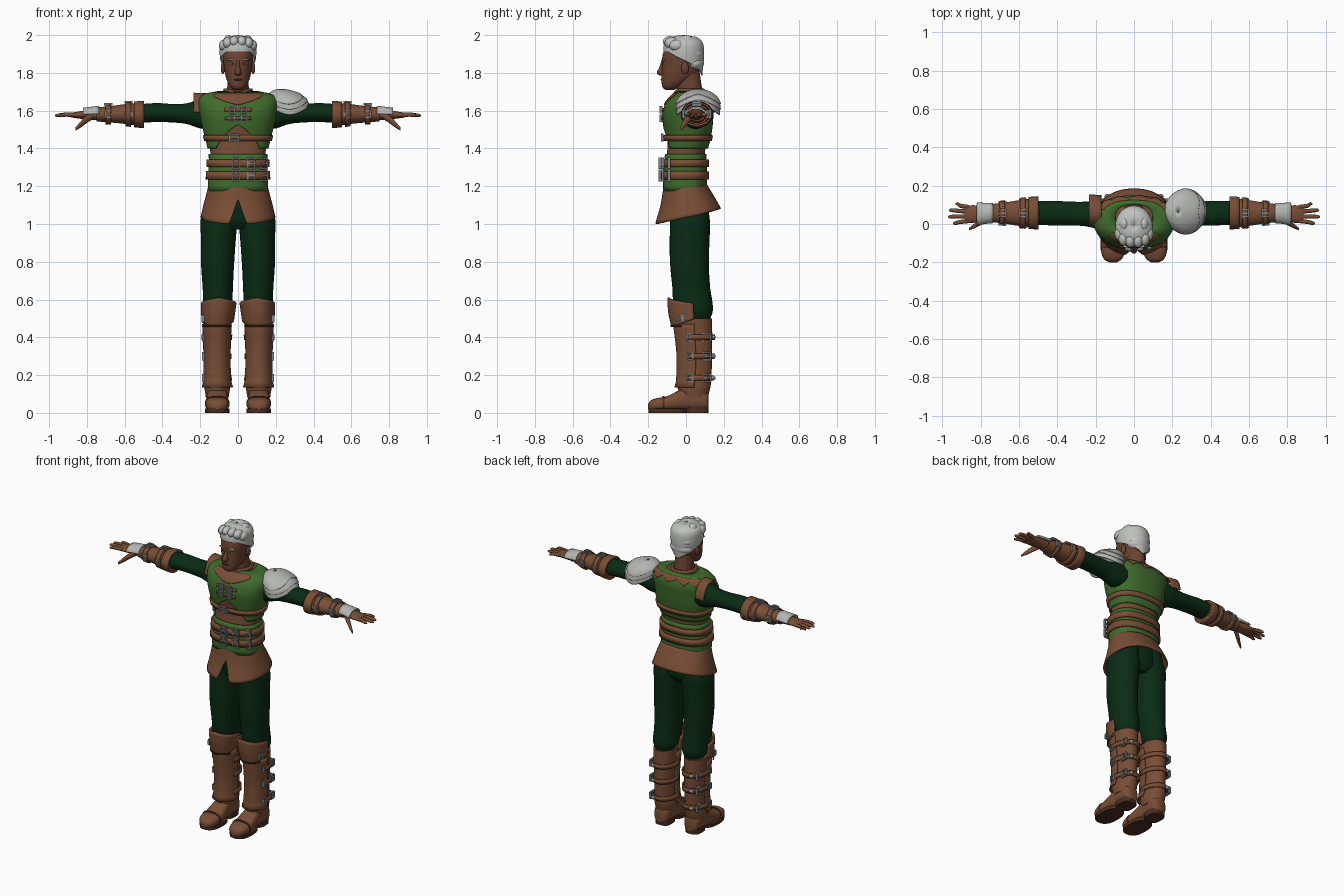
import bpy
import bmesh
from math import sin, cos, radians, copysign
from mathutils import Matrix, Vector

default_cube = bpy.data.objects.get("Cube")
if default_cube:
    bpy.data.objects.remove(default_cube, do_unlink=True)


def material(name, *rgb):
    mat = bpy.data.materials.new(name)
    mat.use_nodes = True
    mat.diffuse_color = (*rgb, 1)
    mat.node_tree.nodes["Principled BSDF"].inputs["Base Color"].default_value = (*rgb, 1)
    return mat


LEATHER = material("brown leather", .19, .075, .036)
DARK = material("dark leather", .07, .027, .014)
SKIN = material("skin", .15, .056, .03)
GREEN = material("vest green", .05, .15, .025)
CLOTH = material("dark green cloth", .003, .024, .007)
HAIR = material("silver hair", .52, .54, .52)
METAL = material("steel", .22, .24, .25)
PLATE = material("pale plate", .46, .47, .45)
BLACK = material("eye black", .01, .008, .007)

AXES = {"x": lambda t, u, v: (t, u, v),
        "y": lambda t, u, v: (u, t, v),
        "z": lambda t, u, v: (u, v, t)}


def finish(name, bm, mat, mirror=False, thick=0):
    """Turn a bmesh into a smooth object, optionally mirrored and thickened."""
    bmesh.ops.recalc_face_normals(bm, faces=bm.faces)
    mesh = bpy.data.meshes.new(name)
    bm.to_mesh(mesh)
    bm.free()
    mesh.materials.append(mat)
    mesh.shade_smooth()
    mesh.set_sharp_from_angle(angle=radians(42))
    obj = bpy.data.objects.new(name, mesh)
    bpy.context.scene.collection.objects.link(obj)
    if thick:
        solid = obj.modifiers.new("thickness", "SOLIDIFY")
        solid.thickness = thick
        solid.offset = 0
    if mirror:
        obj.modifiers.new("mirror", "MIRROR").use_mirror_merge = False
    return obj


def profile(rings, t):
    """Smooth cross-section (centre u, v and radius u, v) at position t."""
    t = min(max(t, rings[0][0]), rings[-1][0])
    last = len(rings) - 1
    i = next(k for k in range(last) if t <= rings[k + 1][0])

    def slope(k, c):
        a, b = rings[max(k - 1, 0)], rings[min(k + 1, last)]
        return (b[c] - a[c]) / (b[0] - a[0])
    a, b = rings[i], rings[i + 1]
    width = b[0] - a[0]
    s = (t - a[0]) / width
    ease = s * s * (3 - 2 * s)
    return [a[c] + (b[c] - a[c]) * ease
            + width * s * (1 - s) * ((1 - s) * slope(i, c) - s * slope(i + 1, c))
            for c in range(1, 5)]


def shell(name, rings, mat, lo=None, hi=None, arc=None, off=0, thick=0,
          axis="z", n=32, m=4, p=2, mirror=False):
    """Loft rings (t, centre u, centre v, radius u, radius v) along an axis.
    lo and hi trim it, by number or by function of the angle; arc keeps a sector."""
    trimmed = lo is not None
    steps = [a[0] + (b[0] - a[0]) * k / m for a, b in zip(rings, rings[1:]) for k in range(m)]
    steps.append(rings[-1][0])
    start, end = arc or (-180, 180)
    bm = bmesh.new()
    columns = []
    for i in range(n if arc is None else n + 1):
        angle = start + (end - start) * i / n
        if trimmed:
            low = lo(angle) if callable(lo) else lo
            high = hi(angle) if callable(hi) else hi
            steps = [low + (high - low) * k / m for k in range(m + 1)]
        c, s = cos(radians(angle)), sin(radians(angle))
        c, s = (copysign(abs(w) ** (2 / p), w) for w in (c, s))
        column = []
        for t in steps:
            cu, cv, ru, rv = profile(rings, t)
            column.append(bm.verts.new(AXES[axis](t, cu + (ru + off) * c, cv + (rv + off) * s)))
        columns.append(column)
    pairs = list(zip(columns, columns[1:]))
    if arc is None:
        pairs.append((columns[-1], columns[0]))
        if not thick:
            bm.faces.new([col[0] for col in columns])
            bm.faces.new([col[-1] for col in columns])
    for a, b in pairs:
        for k in range(len(a) - 1):
            bm.faces.new((a[k], b[k], b[k + 1], a[k + 1]))
    return finish(name, bm, mat, mirror, thick)


def ball(name, loc, size, mat, mirror=False):
    bm = bmesh.new()
    bmesh.ops.create_uvsphere(bm, u_segments=16, v_segments=10, radius=1,
                              matrix=Matrix.Translation(loc) @ Matrix.Diagonal((*size, 1)))
    return finish(name, bm, mat, mirror)


def buckle(name, loc, facing, w, h, mirror=False):
    """Rectangular frame with a tongue, facing along the given axis."""
    bm = bmesh.new()
    e = .008
    bars = [(0, h / 2, w, e), (0, -h / 2, w, e), (w / 2, 0, e, h), (-w / 2, 0, e, h), (0, 0, w, e)]
    for u, v, su, sv in bars:
        place = Matrix.Translation(Vector(loc) + Vector(AXES[facing](0, u, v)))
        size = Matrix.Diagonal((*AXES[facing](.014, su, sv), 1))
        bmesh.ops.create_cube(bm, size=1, matrix=place @ size)
    return finish(name, bm, METAL, mirror)


def front(angle):
    """Degrees away from the front of an upright part."""
    d = abs(angle + 90)
    return min(d, 360 - d)


# Torso, vest and waist
TORSO = [(1.17, 0, -.005, .148, .105), (1.22, 0, -.005, .15, .106), (1.3, 0, -.005, .146, .105),
         (1.38, 0, 0, .146, .1), (1.45, 0, .01, .16, .107), (1.52, 0, .01, .178, .118),
         (1.58, 0, .01, .19, .123), (1.63, 0, .018, .198, .118), (1.66, 0, .024, .194, .105),
         (1.685, 0, .028, .165, .085), (1.7, 0, .03, .09, .065)]
shell("torso", TORSO, LEATHER, n=64, p=2.4)
shell("vest", TORSO, GREEN, lo=lambda a: 1.4 + .125 * max(0, 1 - front(a) / 45), hi=1.7,
      off=.008, thick=.01, n=96, m=24, p=2.4)
shell("waist_wrap", TORSO, GREEN, lo=1.175, hi=1.37, off=.006, thick=.008, n=64, m=8, p=2.4)
for name, z, half in (("upper_belt", 1.322, .02), ("lower_belt", 1.257, .022), ("chest_strap", 1.455, .015)):
    shell(name, TORSO, LEATHER, lo=z - half, hi=z + half, off=.016, thick=.012, n=64, m=1, p=2.4)
shell("back_yoke", TORSO, LEATHER, lo=lambda a: 1.645 + .03 * abs(a % 24 - 12) / 12, hi=1.688,
      arc=(24, 156), off=.014, thick=.008, n=66, m=5, p=2.4)
shell("neck_trim", TORSO, LEATHER, lo=lambda a: 1.63 + .05 * front(a) / 40, hi=1.692,
      arc=(-130, -50), off=.014, thick=.008, n=32, m=5, p=2.4)
shell("collar", [(1.665, 0, .02, .095, .085), (1.69, 0, .02, .08, .078), (1.715, 0, .018, .07, .076)],
      LEATHER, lo=lambda a: 1.665, hi=lambda a: 1.715 - .02 * max(0, 1 - front(a) / 40), thick=.012)

# Front fastenings
for z in (1.56, 1.605):
    shell("lacing_strap", TORSO, LEATHER, lo=z - .009, hi=z + .009, arc=(-106, -74),
          off=.014, thick=.009, n=8, m=1, p=2.4)
    for x in (-.03, .03):
        buckle("lacing_buckle", (x, -.132, z), "y", .026, .03)
buckle("chest_buckle", (-.02, -.125, 1.457), "y", .05, .035)
for z in (1.322, 1.257):
    for x, y in ((-.01, -.138), (.07, -.124), (.137, -.09)):
        buckle("belt_buckle", (x, y, z), "y", .035, .054)

# Skirt with a front notch
SKIRT = [(.99, 0, .03, .205, .195), (1.1, 0, .02, .178, .15), (1.21, 0, -.004, .15, .109)]
shell("skirt", SKIRT, LEATHER,
      lo=lambda a: max(1.04 + .04 * sin(radians(a)), 1.13 - .0115 * front(a)),
      hi=1.205, thick=.01, n=144, m=10, p=2.2)

# Trousers
shell("hips", [(.97, 0, .02, .06, .07), (1.02, 0, .02, .15, .1), (1.2, 0, 0, .145, .1)], CLOTH)
shell("trouser_legs", [(.49, .107, .065, .055, .06), (.54, .107, .05, .078, .092),
                       (.6, .107, .035, .078, .103), (.66, .107, .028, .08, .1),
                       (.8, .108, .018, .088, .103), (.95, .103, .02, .094, .106),
                       (1.02, .1, .02, .098, .106), (1.14, .085, .01, .08, .1)], CLOTH, mirror=True)

# Boots
BOOT = [(.08, .11, .045, .06, .07), (.14, .11, .042, .068, .088), (.2, .111, .047, .062, .088),
        (.3, .111, .05, .063, .088), (.42, .112, .047, .068, .092), (.5, .112, .045, .072, .093)]
shell("boot_shafts", BOOT, LEATHER, mirror=True)
shell("greaves", [(.135, .109, .036, .078, .092), (.17, .11, .04, .07, .088), (.3, .111, .045, .067, .09),
                  (.47, .112, .035, .073, .098)],
      LEATHER, lo=.135, hi=.47, arc=(-185, 5), thick=.01, m=12, mirror=True)
shell("knee_guards", [(.44, .11, .03, .076, .098), (.53, .105, .025, .084, .113), (.61, .1, .02, .09, .113)],
      LEATHER, lo=lambda a: .455 + .0006 * max(0, front(a) - 30), hi=lambda a: .61 - .0003 * front(a),
      arc=(-188, 8), thick=.012, m=8, mirror=True)
shell("knee_seams", [(.44, .11, .03, .076, .098), (.53, .105, .025, .084, .113), (.61, .1, .02, .09, .113)],
      DARK, lo=.456, hi=.464, arc=(-150, -30), off=.007, thick=.006, m=1, mirror=True)
shell("feet", [(-.2, .11, .035, .02, .015), (-.185, .11, .04, .045, .027), (-.15, .11, .045, .06, .034),
               (-.1, .11, .05, .063, .038), (-.05, .11, .063, .058, .05), (0, .11, .075, .054, .062),
               (.07, .11, .075, .055, .062), (.11, .11, .065, .045, .052), (.12, .11, .06, .03, .04)],
      LEATHER, axis="y", p=2.6, mirror=True)
shell("front_soles", [(0, .11, -.098, .064, .1), (.022, .11, -.098, .066, .102)], DARK, m=1, p=2.5, mirror=True)
shell("heels", [(0, .11, .06, .05, .058), (.035, .11, .06, .052, .06)], DARK, m=1, p=3, mirror=True)
shell("toe_seams", [(-.125, .11, .049, .065, .039), (-.115, .11, .05, .065, .04)], DARK,
      axis="y", m=1, p=2.6, mirror=True)
for z in (.4, .3, .185):
    shell("boot_straps", BOOT, LEATHER, lo=z - .014, hi=z + .014, arc=(-20, 200),
          off=.01, thick=.008, m=1, mirror=True)
    buckle("side_buckles", (.184, .02, z), "x", .03, .035, mirror=True)
    buckle("rear_buckles", (.17, .11, z), "x", .04, .04, mirror=True)
    ball("strap_ends", (.14, .143, z), (.014, .014, .012), METAL, mirror=True)
buckle("knee_buckles", (.185, -.03, .5), "x", .025, .03, mirror=True)

# Sleeves and bracers
shell("sleeves", [(.12, .045, 1.58, .07, .08), (.2, .05, 1.583, .07, .077), (.27, .053, 1.584, .063, .055),
                  (.34, .055, 1.586, .062, .049), (.43, .057, 1.59, .064, .05), (.54, .057, 1.583, .06, .05)],
      CLOTH, axis="x", mirror=True)
BRACER = [(.5, .058, 1.58, .076, .062), (.53, .058, 1.58, .075, .06), (.6, .057, 1.582, .067, .052),
          (.67, .057, 1.581, .056, .044), (.75, .057, 1.58, .046, .037)]
shell("bracers", BRACER, LEATHER, axis="x", mirror=True)
shell("bracer_cuffs", BRACER, LEATHER, lo=.497, hi=.55, off=.005, thick=.01, axis="x", m=3, mirror=True)
for x, y, z in ((.58, .07, 1.645), (.687, .057, 1.634)):
    shell("bracer_straps", BRACER, LEATHER, lo=x - .014, hi=x + .014, off=.007, thick=.009,
          axis="x", m=1, mirror=True)
    buckle("bracer_buckles", (x, .057, z), "z", .035, .04, mirror=True)
    for side in (-1, 1):
        buckle("bracer_side_buckles", (x, .057 + side * y, 1.582), "y", .034, .035, mirror=True)

# Gloves with plates, fingers and thumbs
PALM = [(.73, .057, 1.58, .036, .03), (.78, .055, 1.578, .039, .026), (.84, .052, 1.577, .046, .019),
        (.885, .051, 1.576, .043, .012)]
shell("palms", PALM, LEATHER, axis="x", mirror=True)
shell("hand_plates", PALM, PLATE, lo=.735, hi=.82, arc=(5, 175), off=.012, thick=.009, axis="x", mirror=True)
for root, spread, tip in ((.088, .105, .93), (.064, .072, .965), (.04, .038, .97), (.016, .004, .945)):
    shell("fingers", [(.86, root, 1.577, .011, .011), (.91, (root + spread) / 2, 1.579, .011, .011),
                      (tip - .01, spread, 1.575, .009, .008), (tip, spread, 1.574, .003, .003)],
          LEATHER, axis="x", n=12, mirror=True)
shell("thumbs", [(.765, .03, 1.575, .014, .018), (.8, .01, 1.555, .016, .02), (.835, -.012, 1.525, .012, .016),
                 (.86, -.026, 1.503, .006, .008)], LEATHER, axis="x", n=12, mirror=True)

# Layered left pauldron and plain right shoulder flap
PAULDRON = [(1.56, .275, .065, .112, .116), (1.62, .272, .065, .112, .112), (1.66, .26, .065, .1, .098),
            (1.69, .245, .065, .07, .068), (1.705, .235, .065, .035, .035), (1.712, .23, .065, .003, .003)]
for layer in range(3):
    shell("pauldron_layer", PAULDRON, PLATE,
          lo=lambda a: 1.578 + .028 * layer + .05 * cos(radians(a)) ** 2, hi=1.712,
          off=.006 * layer - .004, thick=.008, n=48, m=16, p=1.8)
shell("shoulder_flap", [(-.235, .07, 1.59, .08, .1), (-.17, .06, 1.59, .085, .098)], LEATHER,
      lo=-.235, hi=-.17, arc=(0, 180), thick=.01, axis="x")

# Head
shell("neck", [(1.65, 0, .025, .075, .075), (1.7, 0, .02, .06, .068), (1.75, 0, .015, .056, .065),
               (1.82, 0, 0, .055, .07)], SKIN)
shell("head", [(1.71, 0, -.085, .02, .022), (1.72, 0, -.082, .036, .04), (1.745, 0, -.065, .052, .064),
               (1.78, 0, -.04, .065, .089), (1.83, 0, -.024, .074, .103), (1.88, 0, -.02, .08, .106),
               (1.92, 0, -.015, .079, .1), (1.96, 0, -.01, .06, .075), (1.975, 0, -.01, .03, .04)], SKIN, p=2.2)
shell("nose", [(1.785, 0, -.122, .012, .018), (1.8, 0, -.13, .018, .025), (1.83, 0, -.122, .011, .019),
               (1.87, 0, -.117, .009, .012)], SKIN, n=16)
ball("ears", (.08, -.005, 1.825), (.011, .02, .032), SKIN, mirror=True)
ball("eyes", (.03, -.113, 1.848), (.013, .008, .006), PLATE, mirror=True)
ball("pupils", (.03, -.119, 1.848), (.005, .004, .005), BLACK, mirror=True)
ball("eyebrows", (.036, -.117, 1.869), (.022, .008, .005), HAIR, mirror=True)
ball("lips", (0, -.124, 1.764), (.023, .01, .006), DARK)

# Swept-back hair
shell("hair", [(1.8, 0, -.005, .075, .088), (1.86, 0, -.01, .088, .1), (1.92, 0, -.012, .094, .104),
               (1.96, 0, -.012, .088, .096), (1.982, 0, -.01, .064, .072), (1.993, 0, -.01, .032, .04),
               (1.996, 0, -.01, .001, .001)], HAIR,
      lo=lambda a: 1.912 - .0009 * max(0, front(a) - 40), hi=1.996, thick=.008, n=48, m=24)
for x, y, z in ((.075, -.05, 1.945), (.055, -.075, 1.958), (.02, -.085, 1.965), (.05, .0, 1.97)):
    for side in (-1, 1):
        ball("hair_lock", (x * side, y, z), (.026, .038, .03), HAIR)
for z in (1.85, 1.9):
    ball("back_hair_wave", (0, .045, z), (.08, .05, .04), HAIR)
